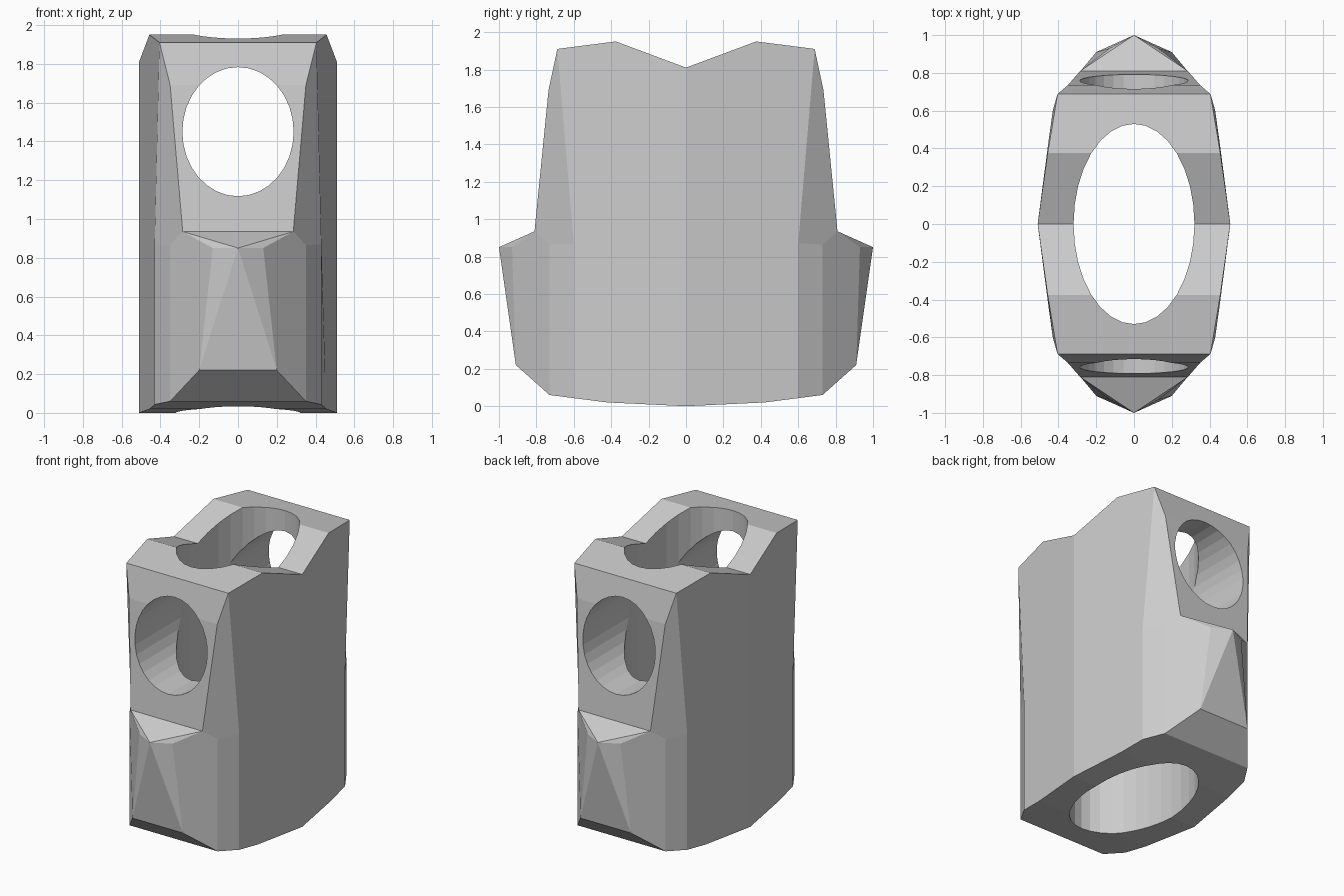
import bpy, bmesh, math

if "Cube" in bpy.data.objects:
    bpy.data.objects.remove(bpy.data.objects["Cube"])

# One quarter of the body (x >= 0, y >= 0), named corner points
P = {
    # underside
    'B1': (.51, 0, 0), 'C1': (.455, .42, .02), 'G': (.43, .6, .043),
    'D1': (.35, .73, .06), 'E1': (.20, .91, .22),
    # waist and ledge
    'M0': (0, 1, .85), 'M1': (.13, .93, .85), 'M2': (.35, .73, .865),
    'M3': (.43, .6, .87), 'N1': (.285, .81, .935),
    # upper end face and top
    'P1': (.35, .735, 1.69), 'Q1': (.405, .688, 1.91),
    'R1': (.457, .375, 1.95), 'S1': (.51, 0, 1.81),
}
# matching points on the centre plane
for k in 'BCDENPQRS':
    P[k + '0'] = (0,) + P[k + '1'][1:]

FACES = [f.split() for f in (
    'B0 B1 C1 C0', 'C0 C1 G D1 D0', 'D0 D1 E1 E0',          # underside
    'E0 E1 M0', 'E1 M1 M0', 'D1 M2 N1 M1 E1', 'G M3 M2 D1',  # lower end
    'N0 N1 M0', 'N1 M1 M0',                                  # ledge
    'P0 P1 N1 N0', 'Q0 Q1 P1 P0', 'Q1 M3 M2 N1 P1',          # upper end
    'S0 S1 R1 R0', 'R0 R1 Q1 Q0',                            # notched top
    'B1 S1 R1 Q1 M3 G C1',                                   # long side
)]

# Body: the quarter repeated in all four mirror positions
bm = bmesh.new()
for sx in (1, -1):
    for sy in (1, -1):
        v = {k: bm.verts.new((x * sx, y * sy, z)) for k, (x, y, z) in P.items()}
        for f in FACES:
            bm.faces.new([v[k] for k in f])
bmesh.ops.remove_doubles(bm, verts=bm.verts, dist=1e-4)
bmesh.ops.dissolve_limit(bm, angle_limit=.01, verts=bm.verts, edges=bm.edges)
bmesh.ops.recalc_face_normals(bm, faces=bm.faces)
mesh = bpy.data.meshes.new('body')
bm.to_mesh(mesh)
bm.free()
body = bpy.data.objects.new('body', mesh)
bpy.context.collection.objects.link(body)


def cut_hole(name, rx, ry, z, tilt):
    """Cut an elliptical through hole in the body."""
    bpy.ops.mesh.primitive_cylinder_add(vertices=32, radius=1, depth=4,
                                        location=(0, 0, z), rotation=(tilt, 0, 0))
    cutter = bpy.context.object
    cutter.name = name
    cutter.scale = (rx, ry, 1)
    cutter.hide_render = True
    mod = body.modifiers.new(name, 'BOOLEAN')
    mod.operation = 'DIFFERENCE'
    mod.solver = 'EXACT'
    mod.object = cutter
    bpy.context.view_layer.objects.active = body
    bpy.ops.object.modifier_apply(modifier=name)
    bpy.data.objects.remove(cutter)


# Vertical shaft hole and horizontal cross hole
cut_hole('shaft_hole', .32, .53, 1, 0)
cut_hole('cross_hole', .287, .333, 1.45, math.pi / 2)
